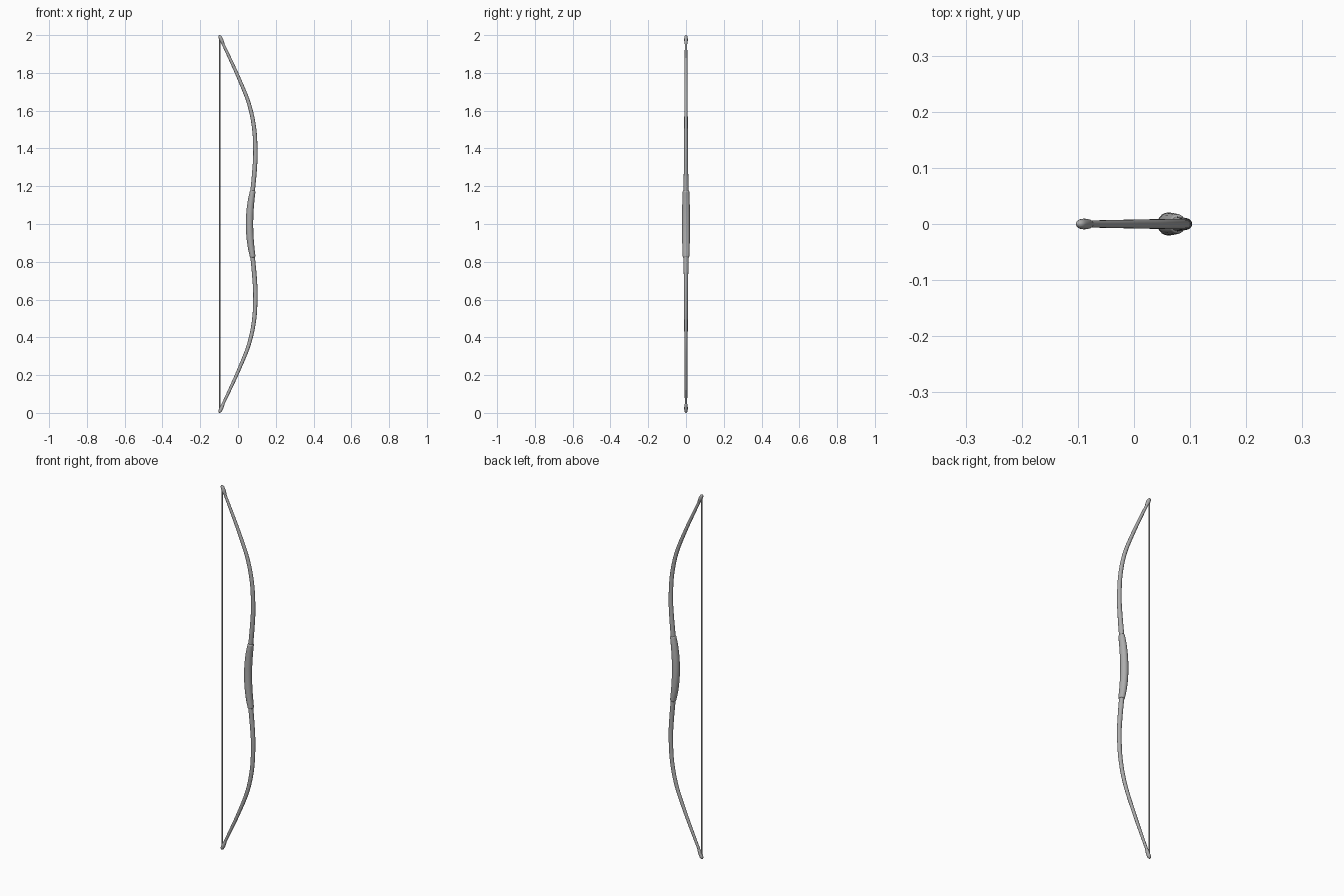
import bpy, bmesh, math
from mathutils import Vector

if "Cube" in bpy.data.objects:
    bpy.data.objects.remove(bpy.data.objects["Cube"])

# Dark grey finish for all parts
finish = bpy.data.materials.new("dark_grey")
finish.diffuse_color = (0.42, 0.42, 0.42, 1)
finish.use_nodes = True
finish.node_tree.nodes["Principled BSDF"].inputs["Base Color"].default_value = finish.diffuse_color


def spline(keys, steps):
    """Smooth Catmull-Rom samples through tuples of any length."""
    k = [Vector(p) for p in keys]
    k = [2 * k[0] - k[1]] + k + [2 * k[-1] - k[-2]]
    out = []
    for i in range(1, len(k) - 2):
        a, b, c, d = k[i - 1:i + 3]
        for s in range(steps):
            t = s / steps
            out.append(0.5 * (2 * b + (c - a) * t + (2 * a - 5 * b + 4 * c - d) * t * t
                              + (3 * b - a - 3 * c + d) * t ** 3))
    return out + [k[-2]]


def sweep(name, samples, sides=16):
    """Elliptical tube in the XZ plane; each sample is x, z, half depth, half width."""
    bm = bmesh.new()
    rings = []
    for i, (x, z, rx, ry) in enumerate(samples):
        p, q = samples[max(i - 1, 0)], samples[min(i + 1, len(samples) - 1)]
        tx, tz = q[0] - p[0], q[1] - p[1]
        length = math.hypot(tx, tz)
        nx, nz = tz / length, -tx / length
        ring = []
        for j in range(sides):
            a = 2 * math.pi * j / sides
            u = rx * math.cos(a)
            ring.append(bm.verts.new((x + nx * u, ry * math.sin(a), z + nz * u)))
        rings.append(ring)
    for r, s in zip(rings, rings[1:]):
        for j in range(sides):
            k = (j + 1) % sides
            bm.faces.new((r[j], r[k], s[k], s[j]))
    bm.faces.new(rings[0])
    bm.faces.new(rings[-1])
    bmesh.ops.recalc_face_normals(bm, faces=bm.faces)
    mesh = bpy.data.meshes.new(name)
    bm.to_mesh(mesh)
    bm.free()
    mesh.materials.append(finish)
    obj = bpy.data.objects.new(name, mesh)
    bpy.context.collection.objects.link(obj)
    bpy.ops.object.select_all(action='DESELECT')
    obj.select_set(True)
    bpy.context.view_layer.objects.active = obj
    bpy.ops.object.shade_smooth_by_angle(angle=math.radians(40))
    return obj


def mirrored(keys):
    """Repeat the upper half below z = 1 (first key lies on the middle)."""
    low = [(x, 2 - z, rx, ry) for x, z, rx, ry in reversed(keys[1:])]
    return low + keys


# Recurved limbs, one continuous stave
limb = [(0.064, 1.0, 0.012, 0.013), (0.070, 1.1, 0.012, 0.013), (0.080, 1.2, 0.012, 0.013),
        (0.088, 1.29, 0.012, 0.0115), (0.092, 1.38, 0.0115, 0.0105),
        (0.085, 1.51, 0.011, 0.0095), (0.057, 1.64, 0.010, 0.009),
        (0.003, 1.775, 0.009, 0.008), (-0.047, 1.885, 0.008, 0.007),
        (-0.092, 1.98, 0.007, 0.006)]
sweep("limbs", spline(mirrored(limb), 6))

# Swollen hand grip
grip = [(0.061, 1.0, 0.0195, 0.0205), (0.063, 1.06, 0.019, 0.0205),
        (0.069, 1.12, 0.0175, 0.0195), (0.0755, 1.16, 0.0155, 0.018),
        (0.078, 1.175, 0.014, 0.016), (0.079, 1.180, 0.006, 0.006)]
sweep("grip", spline(mirrored(grip), 4), 20)

# Nock caps at both limb ends
nock = [(-0.077, 1.950, 0.006, 0.005), (-0.080, 1.957, 0.008, 0.008),
        (-0.088, 1.975, 0.010, 0.0095), (-0.095, 1.990, 0.009, 0.0085),
        (-0.099, 1.997, 0.005, 0.005), (-0.100, 2.0, 0.001, 0.001)]
sweep("upper_nock", spline(nock, 3))
sweep("lower_nock", spline([(x, 2 - z, a, b) for x, z, a, b in nock], 3))

# Bowstring
sweep("string", [(-0.096, 0.015, 0.0035, 0.0035), (-0.096, 1.985, 0.0035, 0.0035)], 10)
